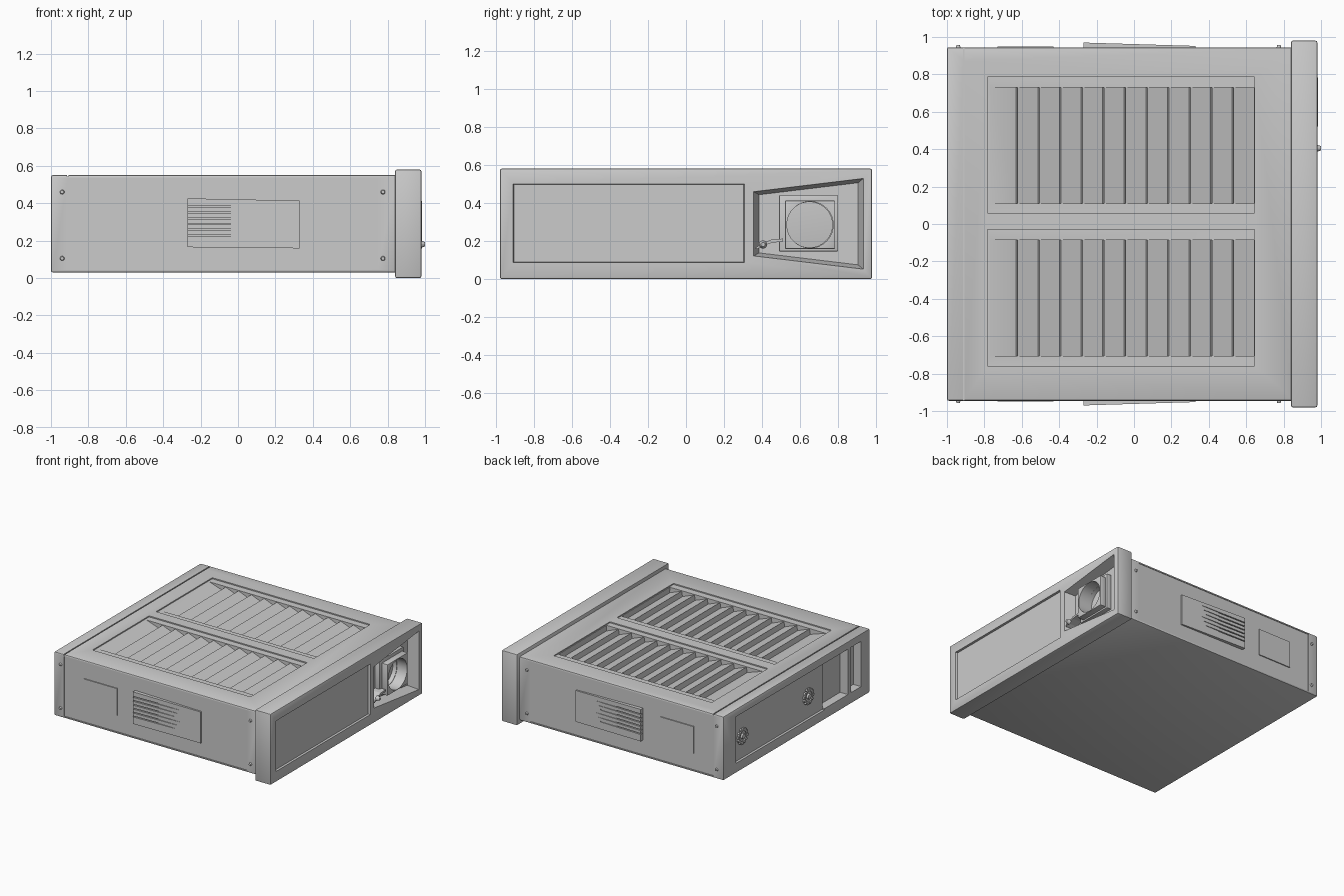
import bpy, bmesh, math
from mathutils import Vector

if "Cube" in bpy.data.objects:
    bpy.data.objects.remove(bpy.data.objects["Cube"])


def prism(name, pts, axis, a, b, bevel=0.0, scale_b=1.0):
    """Extrude a 2D outline along an axis from a to b, optionally tapering the far end."""
    n = len(pts)
    cu, cv = sum(p[0] for p in pts) / n, sum(p[1] for p in pts) / n
    place = {'x': lambda u, v, t: (t, u, v), 'y': lambda u, v, t: (u, t, v),
             'z': lambda u, v, t: (u, v, t)}[axis]
    bm = bmesh.new()
    lo = [bm.verts.new(place(u, v, a)) for u, v in pts]
    hi = [bm.verts.new(place(cu + (u - cu) * scale_b, cv + (v - cv) * scale_b, b)) for u, v in pts]
    bm.faces.new(lo)
    bm.faces.new(hi)
    for i in range(n):
        j = (i + 1) % n
        bm.faces.new((lo[i], lo[j], hi[j], hi[i]))
    bmesh.ops.recalc_face_normals(bm, faces=bm.faces)
    if bevel:
        bmesh.ops.bevel(bm, geom=bm.edges[:], offset=bevel, segments=2, profile=0.5, affect='EDGES')
    mesh = bpy.data.meshes.new(name)
    bm.to_mesh(mesh)
    bm.free()
    ob = bpy.data.objects.new(name, mesh)
    bpy.context.collection.objects.link(ob)
    return ob


def box(name, x, y, z, bevel=0.0):
    return prism(name, [(x[0], y[0]), (x[1], y[0]), (x[1], y[1]), (x[0], y[1])], 'z', z[0], z[1], bevel)


def circle(u, v, r, n=32):
    return [(u + r * math.cos(2 * math.pi * i / n), v + r * math.sin(2 * math.pi * i / n)) for i in range(n)]


def activate(ob):
    bpy.ops.object.select_all(action='DESELECT')
    ob.select_set(True)
    bpy.context.view_layer.objects.active = ob


def cut(target, cutters):
    activate(target)
    for c in cutters:
        c.hide_render = True
        m = target.modifiers.new("cut", 'BOOLEAN')
        m.operation, m.solver, m.object = 'DIFFERENCE', 'EXACT', c
        bpy.ops.object.modifier_apply(modifier=m.name)
        bpy.data.objects.remove(c, do_unlink=True)


def smooth(ob):
    activate(ob)
    bpy.ops.object.shade_smooth_by_angle(angle=math.radians(35))


# Main case with louvred top pockets
case = box("main_case", (-1, 0.86), (-0.945, 0.945), (0.03, 0.55), 0.01)
saw = [(-0.78, 0.545), (-0.63, 0.495)]
edge, pitch = -0.63, 0.1155
for i in range(11):
    x0 = edge + i * pitch
    saw += [(x0 + 0.008, 0.537), (x0 + pitch, 0.495)]
saw += [(0.64, 0.6), (-0.78, 0.6)]
cutters = []
for outer, inner in (((0.06, 0.785), (0.11, 0.73)), ((-0.76, -0.03), (-0.705, -0.085))):
    cutters.append(box("rail_cutter", (-0.782, 0.645), outer, (0.541, 0.6)))
    cutters.append(prism("louvre_cutter", saw, 'y', *inner))

# Seam behind the rear cap and shallow side panels
cutters.append(box("seam_cutter", (-0.914, -0.905), (-1, 1), (0.542, 0.6)))
for s in (-1, 1):
    cutters.append(box("side_panel_cutter", (-0.91, 0.745), sorted((s * 0.94, s * 1.1)), (0.045, 0.535)))

# Rear recess with two deeper openings
cutters.append(box("rear_cutter", (-1.1, -0.98), (-0.36, 0.78), (0.11, 0.49)))
cutters.append(box("rear_bay_cutter", (-1.1, -0.93), (-0.66, -0.36), (0.12, 0.49)))
cutters.append(box("rear_slot_cutter", (-1.1, -0.93), (-0.83, -0.70), (0.12, 0.49)))
cut(case, cutters)
smooth(case)

# Front bezel with wide panel and wedge-shaped bay
bezel = box("front_bezel", (0.84, 0.98), (-0.98, 0.98), (0.0, 0.58), 0.009)
wide = [(-0.915, 0.085), (0.312, 0.085), (0.312, 0.5), (-0.915, 0.5)]
bay = [(0.355, 0.12), (0.935, 0.05), (0.935, 0.53), (0.355, 0.46)]
cut(bezel, [prism("wide_cutter", wide, 'x', 1.0, 0.962, 0, 0.985),
            prism("bay_cutter", bay, 'x', 0.985, 0.895, 0, 0.9),
            prism("bore_cutter", circle(0.65, 0.285, 0.12), 'x', 1.1, 0.86)])
smooth(bezel)

# Square lens housing with a round bore
flange = prism("lens_flange", [(0.49, 0.145), (0.8, 0.145), (0.8, 0.44), (0.49, 0.44)], 'x', 0.89, 0.935, 0.004)
housing = prism("lens_housing", [(0.522, 0.158), (0.785, 0.158), (0.785, 0.412), (0.522, 0.412)],
                'x', 0.93, 0.985, 0.004)
for ob in (flange, housing):
    cut(ob, [prism("bore_cutter", circle(0.653, 0.285, 0.122, 40), 'x', 0.8, 1.1)])
    smooth(ob)

# Curved lever beside the lens
lever = prism("lever", [(0.37, 0.155), (0.40, 0.172), (0.45, 0.19), (0.51, 0.197),
                        (0.51, 0.212), (0.45, 0.207), (0.40, 0.187), (0.368, 0.165)], 'x', 0.89, 0.975)
tip = prism("lever_tip", circle(0.405, 0.181, 0.022, 12), 'x', 0.972, 1.0, 0, 0.5)

# Side details, repeated on both sides
for s, side in ((-1, "front"), (1, "rear")):
    y = 0.935 * s
    grip = prism(side + "_side_vent", [(-0.27, y), (0.33, y), (0.33, s * 0.952), (-0.27, s * 0.97)],
                 'z', 0.165, 0.42)
    for v in grip.data.vertices:
        if v.co.x > 0:
            v.co.z -= 0.006
        elif v.co.z > 0.3:
            v.co.z += 0.006
    slots = []
    for i in range(6):
        z = 0.385 - i * 0.032
        slots.append(box("slot_cutter", (-0.3, 0.14 - 0.02 * (i % 3)), sorted((s * 0.955, s * 1.1)),
                         (z - 0.004, z + 0.004)))
    cut(grip, slots)
    box(side + "_side_plate", (-0.73, -0.43), sorted((y, s * 0.948)), (0.18, 0.40))
    for x in (-0.94, 0.775):
        for z in (0.105, 0.46):
            smooth(prism(side + "_side_screw", circle(x, z, 0.015, 16), 'y', y, s * 0.957, 0, 0.6))

# Toothed rear knobs
for y in (0.68, -0.17):
    teeth = []
    for i in range(12):
        for k, r in ((0, 0.066), (0.5, 0.066), (0.55, 0.054), (0.95, 0.054)):
            a = 2 * math.pi * (i + k) / 12
            teeth.append((y + r * math.cos(a), 0.29 + r * math.sin(a)))
    knob = prism("rear_knob", teeth, 'x', -0.97, -0.994)
    cut(knob, [prism("knob_cutter", circle(y, 0.29, 0.042, 24), 'x', -0.985, -1.1)])
    smooth(prism("rear_knob_hub", circle(y, 0.29, 0.024, 20), 'x', -0.975, -1.0, 0, 0.85))
